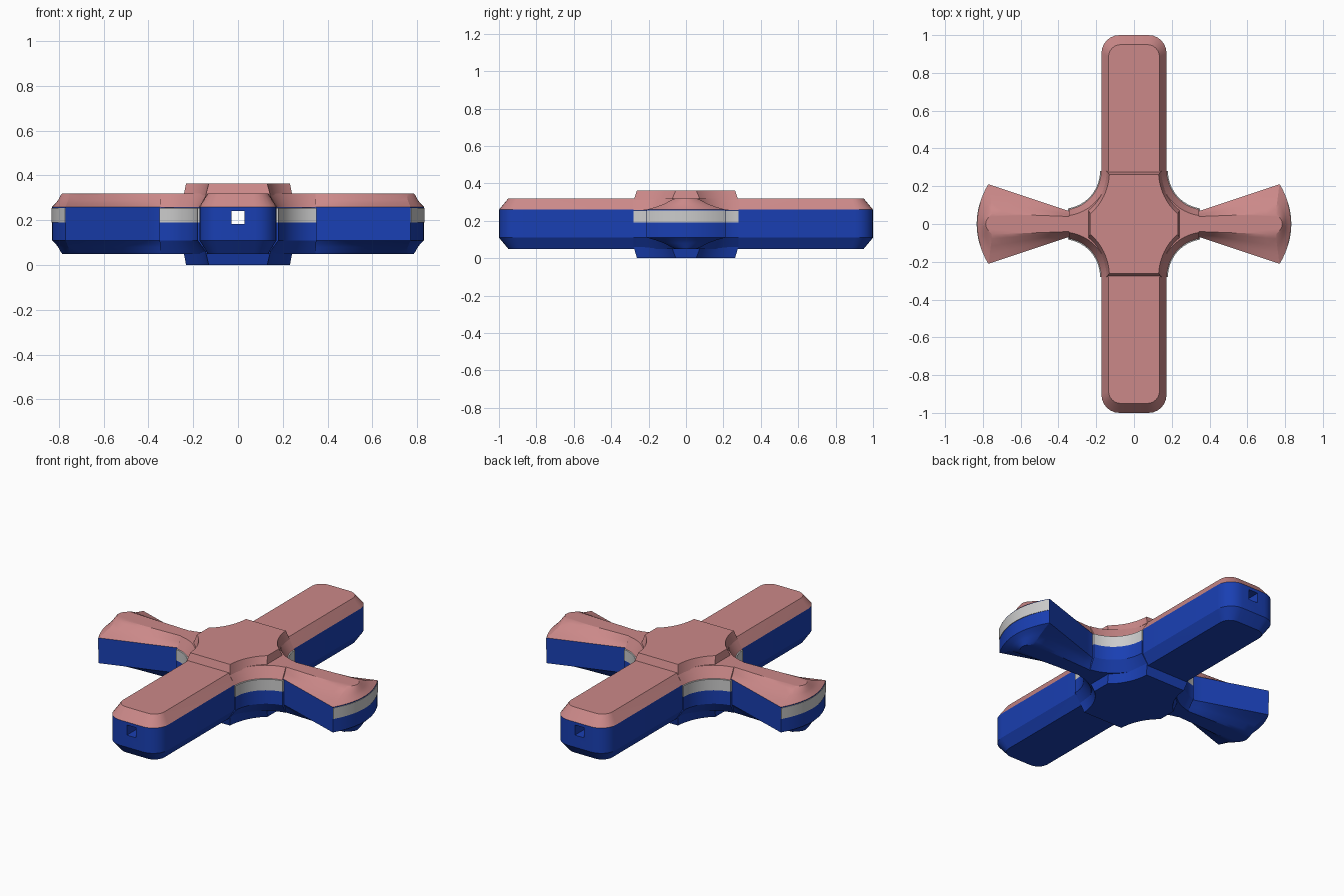
import bpy, bmesh
from math import pi, sin, cos, asin, acos, radians

if "Cube" in bpy.data.objects:
    bpy.data.objects.remove(bpy.data.objects["Cube"])


def material(name, rgb):
    m = bpy.data.materials.new(name)
    m.diffuse_color = (*rgb, 1)
    m.use_nodes = True
    m.node_tree.nodes["Principled BSDF"].inputs["Base Color"].default_value = m.diffuse_color
    return m


PINK = material("dusty_pink", (0.6, 0.25, 0.25))
BLUE = material("blue", (0.01, 0.05, 0.45))


# Solid skinned through a stack of (loop, z) rings of equal length
def stack(name, rings, mat=None, flip=1):
    bm = bmesh.new()
    vs = [[bm.verts.new((x * flip, y, z)) for x, y in loop] for loop, z in rings]
    n = len(vs[0])
    for a, b in zip(vs, vs[1:]):
        for i in range(n):
            j = (i + 1) % n
            bm.faces.new((a[i], a[j], b[j], b[i]))
    bm.faces.new(vs[0][::-1])
    bm.faces.new(vs[-1])
    bmesh.ops.recalc_face_normals(bm, faces=bm.faces)
    me = bpy.data.meshes.new(name)
    bm.to_mesh(me)
    bm.free()
    for p in me.polygons:
        p.use_smooth = True
    me.set_sharp_from_angle(angle=radians(25))
    ob = bpy.data.objects.new(name, me)
    bpy.context.collection.objects.link(ob)
    if mat:
        me.materials.append(mat)
    return ob


# Rounded rectangle
def bar_loop(hx, hy, r, seg=6):
    pts = []
    for k, (sx, sy) in enumerate(((1, 1), (-1, 1), (-1, -1), (1, -1))):
        for i in range(seg + 1):
            a = (k + i / seg) * pi / 2
            pts.append((sx * (hx - r) + r * cos(a), sy * (hy - r) + r * sin(a)))
    return pts


# Four concave arcs joined by straight ends
def hub_loop(rx, ry, xmax, ymax, seg=12):
    cx, cy = 0.38, 0.28
    a0 = asin((cy - ymax) / ry)
    a1 = acos((cx - xmax) / rx)
    q = []
    for i in range(seg + 1):
        a = a1 + (a0 - a1) * i / seg
        q.append((cx - rx * cos(a), cy - ry * sin(a)))
    half = q + [(-x, y) for x, y in q[::-1]]
    return half + [(-x, -y) for x, y in half]


# Flared arm plan; t = 0 is the outer edge, t = 1 the top ridge
def arm_loop(t):
    def mix(a, b):
        return a + (b - a) * t
    side = [(0.15, mix(0.07, 0.04))]
    for i in range(9):
        s = i / 8
        side.append((mix(0.35 + 0.42 * s, 0.35 + 0.40 * s),
                     mix(0.07 + 0.14 * s, 0.04 + 0.015 * s)))
    tip = []
    for i in range(1, 14):
        u = -1 + i / 7
        c = 1 - u * u
        tip.append((mix(0.77 + 0.06 * c, 0.75 + 0.035 * c), u * mix(0.21, 0.055)))
    return [(x, -y) for x, y in side] + tip + side[::-1]


# Long bar
bar_out, bar_in = bar_loop(0.172, 1.0, 0.095), bar_loop(0.135, 0.95, 0.065)
stack("bar_top", [(bar_out, 0.26), (bar_in, 0.32)], PINK)
bar_base = stack("bar_base", [(bar_in, 0.05), (bar_out, 0.11), (bar_out, 0.26)], BLUE)

# Hub with concave corners and raised plates above and below
hub_out = hub_loop(0.206, 0.206, 0.345, 0.28)
hub_in = hub_loop(0.243, 0.238, 0.345, 0.28)
wall = hub_loop(0.200, 0.200, 0.35, 0.28)
plate_out = hub_loop(0.235, 0.25, 0.243, 0.28)
plate_in = hub_loop(0.25, 0.28, 0.232, 0.262)
stack("hub_top", [(hub_out, 0.257), (hub_in, 0.32)], PINK)
stack("hub_top_plate", [(plate_out, 0.31), (plate_in, 0.363)], PINK)
hub_base = stack("hub_base", [(hub_in, 0.05), (wall, 0.11), (wall, 0.19)], BLUE)
stack("hub_bottom_plate", [(plate_in, 0.0), (plate_out, 0.06)], BLUE)
hub_band = stack("hub_band", [(wall, 0.19), (wall, 0.255)])

# Flared arms with grey strips let into their curved ends
levels = [(0, 0), (0.3, 0.22), (0.6, 0.5), (0.85, 0.85), (1, 1)]
for label, s in (("right", 1), ("left", -1)):
    stack(f"arm_top_{label}", [(arm_loop(t), 0.26 + 0.06 * h) for t, h in levels], PINK, s)
    stack(f"arm_base_{label}",
          [(arm_loop(t), 0.11 - 0.06 * h) for t, h in levels[::-1]] + [(arm_loop(0), 0.26)],
          BLUE, s)
    arc = [(0.773 + 0.06 * (1 - (i / 8) ** 2), 0.209 * i / 8) for i in range(-8, 9)]
    stack(f"arm_end_strip_{label}",
          [([(0.74, -0.19)] + arc + [(0.74, 0.19)], z) for z in (0.19, 0.255)], None, s)

# Square hole running the full length of the bar
bpy.ops.mesh.primitive_cube_add(size=1, location=(0, 0, 0.212))
cutter = bpy.context.object
cutter.name = "hole_cutter"
cutter.scale = (0.06, 2.4, 0.06)
cutter.hide_render = True
cutter.hide_set(True)
for ob in (bar_base, hub_base, hub_band):
    mod = ob.modifiers.new("hole", "BOOLEAN")
    mod.operation = "DIFFERENCE"
    mod.solver = "EXACT"
    mod.object = cutter
